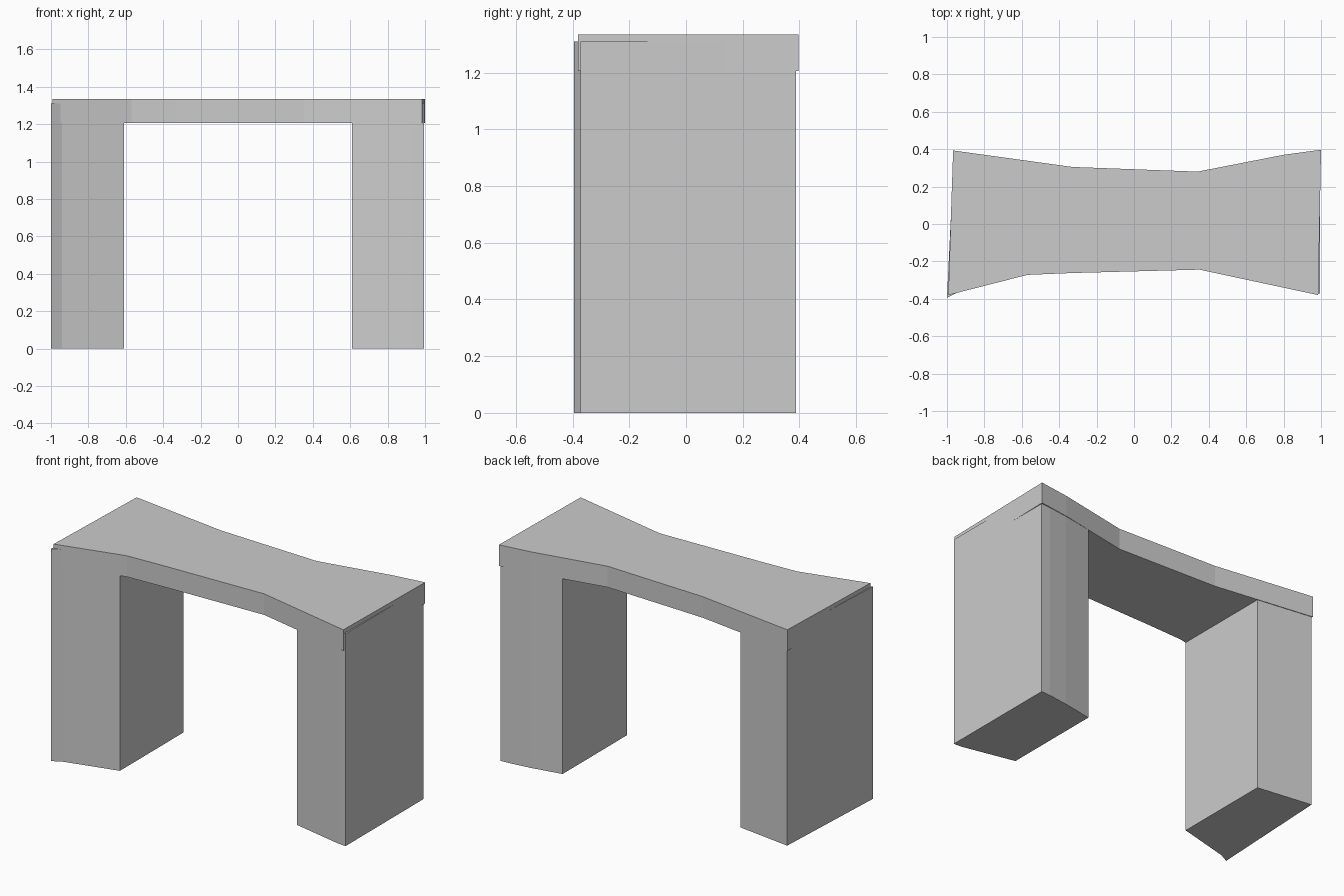
import bpy, bmesh

if "Cube" in bpy.data.objects:
    bpy.data.objects.remove(bpy.data.objects["Cube"])


def prism(name, outline, z0, z1):
    """Extrude a plan outline (counter-clockwise) between two heights."""
    bm = bmesh.new()
    face = bm.faces.new([bm.verts.new((x, y, z0)) for x, y in outline])
    ext = bmesh.ops.extrude_face_region(bm, geom=[face], use_keep_orig=True)
    for v in ext["geom"]:
        if isinstance(v, bmesh.types.BMVert):
            v.co.z = z1
    bmesh.ops.recalc_face_normals(bm, faces=bm.faces)
    mesh = bpy.data.meshes.new(name)
    bm.to_mesh(mesh)
    bm.free()
    obj = bpy.data.objects.new(name, mesh)
    bpy.context.collection.objects.link(obj)
    return obj


# Waisted top slab
prism("bench_top", [
    (-0.993, -0.38), (-0.57, -0.272), (-0.33, -0.262), (0.35, -0.244),
    (0.985, -0.38), (1.0, 0.397), (0.80, 0.37), (0.34, 0.28),
    (-0.33, 0.305), (-0.967, 0.393)], 1.205, 1.335)

# Block legs, let into the slab and following its outline
prism("left_leg", [
    (-1.0, -0.395), (-0.94, -0.364), (-0.61, -0.28),
    (-0.61, 0.34), (-0.962, 0.388)], 0, 1.31)
prism("right_leg", [
    (0.61, -0.298), (0.94, -0.368), (0.995, -0.372), (0.995, 0.388),
    (0.93, 0.384), (0.80, 0.367), (0.61, 0.332)], 0, 1.31)
